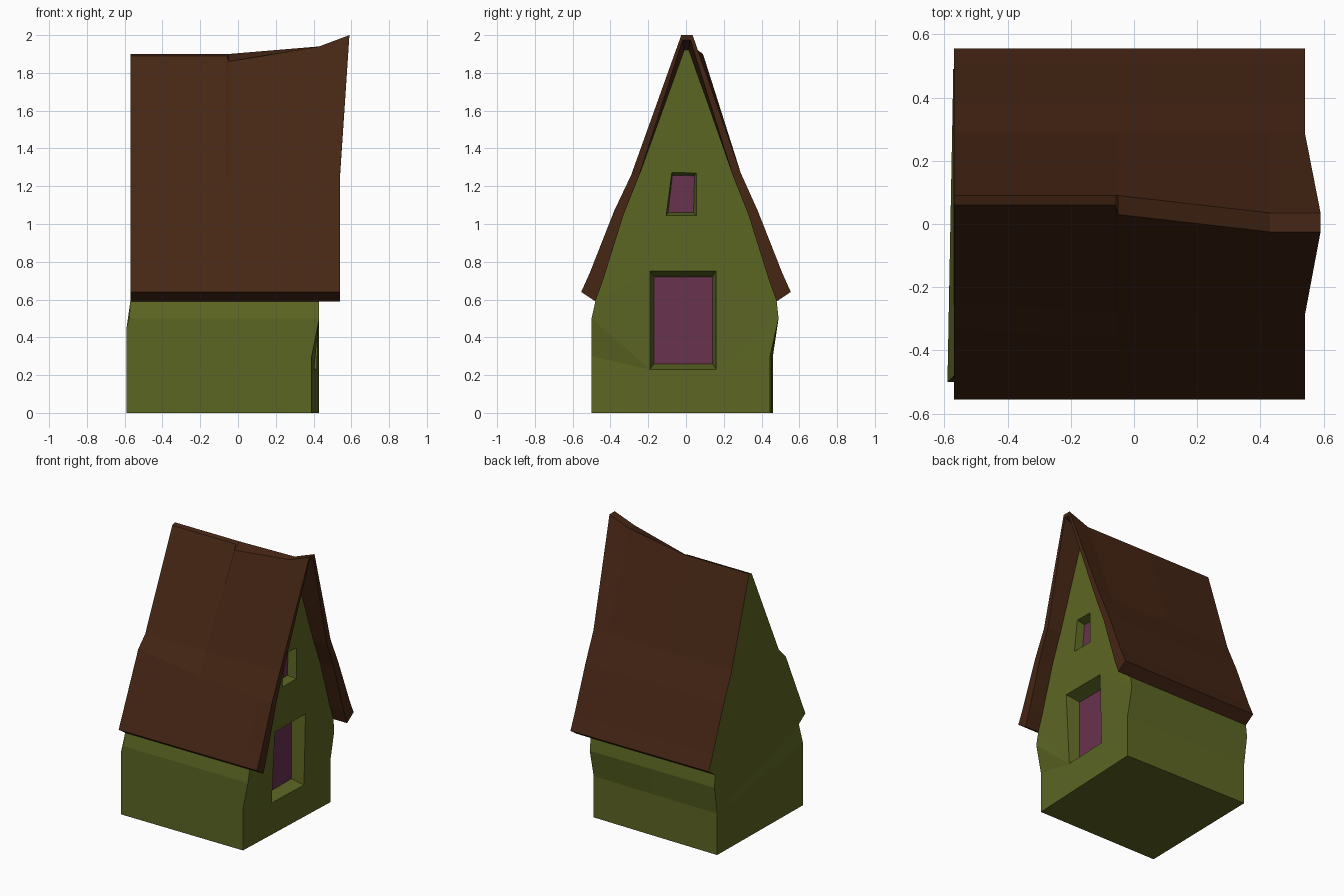
import bpy, bmesh

if "Cube" in bpy.data.objects:
    bpy.data.objects.remove(bpy.data.objects["Cube"])

COLOURS = {"walls": (0.108, 0.132, 0.017, 1),
           "roof": (0.06, 0.019, 0.007, 1),
           "window_panes": (0.14, 0.033, 0.08, 1)}
WALL, ROOF, PANE = 0, 1, 2
bm = bmesh.new()


def face(verts, mat):
    vs = list(dict.fromkeys(verts))
    if len(vs) > 2:
        bm.faces.new(vs).material_index = mat


def strip(a, b, mat):
    """Quads between two rows of vertices."""
    for i in range(len(a) - 1):
        face([a[i], a[i + 1], b[i + 1], b[i]], mat)


def loop_edges(vs):
    out = []
    for a, b in zip(vs, vs[1:] + vs[:1]):
        out.append(bm.edges.get((a, b)) or bm.edges.new((a, b)))
    return out


def fill(loops, normal, mat):
    """Flat wall from an outline and its openings."""
    edges = [e for l in loops for e in loop_edges(l)]
    res = bmesh.ops.triangle_fill(bm, use_beauty=True, edges=edges, normal=normal)
    for g in res["geom"]:
        if isinstance(g, bmesh.types.BMFace):
            g.material_index = mat


def row(pts):
    return [bm.verts.new(p) for p in pts]


# roof skin: cross-sections along x, with a crooked ridge
EAVE = [(-.555, .64), (-.51, .74)]
BACK = [(.29, 1.27), (.38, 1.07), (.51, .74), (.555, .64)]
SECTIONS = [(-.57, -.57, (.06, 1.89), (.09, 1.9), [(-.33, 1.14), (-.25, 1.22)]),
            (-.06, -.06, (.06, 1.89), (.09, 1.9), [(-.36, 1.09), (-.28, 1.24)]),
            (-.05, -.05, (.03, 1.86), (.09, 1.9), [(-.36, 1.09), (-.28, 1.24)]),
            (.43, .43, (-.025, 1.94), (.035, 1.94), [(-.38, 1.07), (-.29, 1.26)]),
            (.54, .59, (-.025, 2.0), (.035, 2.0), [(-.38, 1.07), (-.29, 1.26)])]
outer = []
for x, rx, rf, rb, bend in SECTIONS:
    outer.append(row([(x, y, z) for y, z in EAVE + bend] + [(rx, *rf), (rx, *rb)]
                     + [(x, y, z) for y, z in BACK]))
for a, b in zip(outer, outer[1:]):
    strip(a, b, ROOF)

# underside of the roof overhang past the gable
INNER = [(-.44, .7), (-.33, 1.05), (-.25, 1.25)]
eave_f = row([(s[0], -.48, .59) for s in SECTIONS])
eave_b = row([(s[0], .48, .59) for s in SECTIONS])
inner = []
for k, rx, half, top in ((3, .43, .012, 1.92), (4, .587, .02, 1.975)):
    x = SECTIONS[k][0]
    inner.append([eave_f[k]] + row([(x, y, z) for y, z in INNER]
                 + [(rx, .003 - half, top), (rx, .003 + half, top)]
                 + [(x, -y, z) for y, z in reversed(INNER)]) + [eave_b[k]])
strip(inner[0], inner[1], ROOF)
strip(inner[1], outer[4], ROOF)
strip(eave_f, [o[0] for o in outer], ROOF)
strip(eave_b, [o[-1] for o in outer], ROOF)

# long side walls: columns of vertices from the ground to the eaves
front, back = [], []
for i, (f_low, f_z, f_top, b_x, b_y) in enumerate([(-.59, .45, -.575, -.572, .46),
                                                   (-.06, .4, -.06, -.06, .453),
                                                   (-.05, .4, -.05, -.05, .453),
                                                   (.39, .3, .43, .43, .445)]):
    front.append(row([(f_low, -.5, 0), (f_low, -.5, f_z), (f_top, -.5, .5)]) + [eave_f[i]])
    back.append(row([(b_x, b_y, 0), (b_x, b_y, .3), (b_x, .49, .5)]) + [eave_b[i]])
for cols in (front, back):
    for a, b in zip(cols, cols[1:]):
        strip(a, b, WALL)
strip([c[0] for c in front], [c[0] for c in back], WALL)

# recessed windows: opening corners, pane corners, depth
WINDOWS = [([(-.19, .23), (.16, .23), (.16, .75), (-.19, .75)],
            [(-.17, .26), (.14, .26), (.14, .72), (-.17, .72)], .1),
           ([(-.105, 1.045), (.055, 1.045), (.055, 1.27), (-.075, 1.273)],
            [(-.095, 1.06), (.04, 1.06), (.045, 1.255), (-.072, 1.258)], .06)]
holes = []
for opening, pane, depth in WINDOWS:
    # the lower wall leans in slightly towards the front corner
    o = row([(.43 - (.04 * (.45 - y) / .95 if z < .3 else 0), y, z) for y, z in opening])
    p = row([(.43 - depth, y, z) for y, z in pane])
    strip(o + o[:1], p + p[:1], WALL)
    face(p, PANE)
    holes.append(o)

# gable ends: left one covers the roof ends, right one holds the windows
fill([front[0] + outer[0] + back[0][::-1]], (-1, 0, 0), WALL)
gable = list(dict.fromkeys(front[3] + inner[0] + back[3][::-1]))
fill([gable] + holes, (1, 0, 0), WALL)
bmesh.ops.recalc_face_normals(bm, faces=bm.faces[:])

# one welded shell, then split into named parts by colour
mesh = bpy.data.meshes.new("house")
for name, colour in COLOURS.items():
    m = bpy.data.materials.new(name)
    m.diffuse_color = colour
    m.use_nodes = True
    m.node_tree.nodes["Principled BSDF"].inputs["Base Color"].default_value = m.diffuse_color
    mesh.materials.append(m)
bm.to_mesh(mesh)
bm.free()
house = bpy.data.objects.new("house", mesh)
bpy.context.collection.objects.link(house)
bpy.context.view_layer.objects.active = house
house.select_set(True)
bpy.ops.object.mode_set(mode="EDIT")
bpy.ops.mesh.select_all(action="SELECT")
bpy.ops.mesh.separate(type="MATERIAL")
bpy.ops.object.mode_set(mode="OBJECT")
for ob in list(bpy.context.collection.objects):
    slot = ob.data.polygons[0].material_index
    ob.name = ob.data.materials[slot].name
